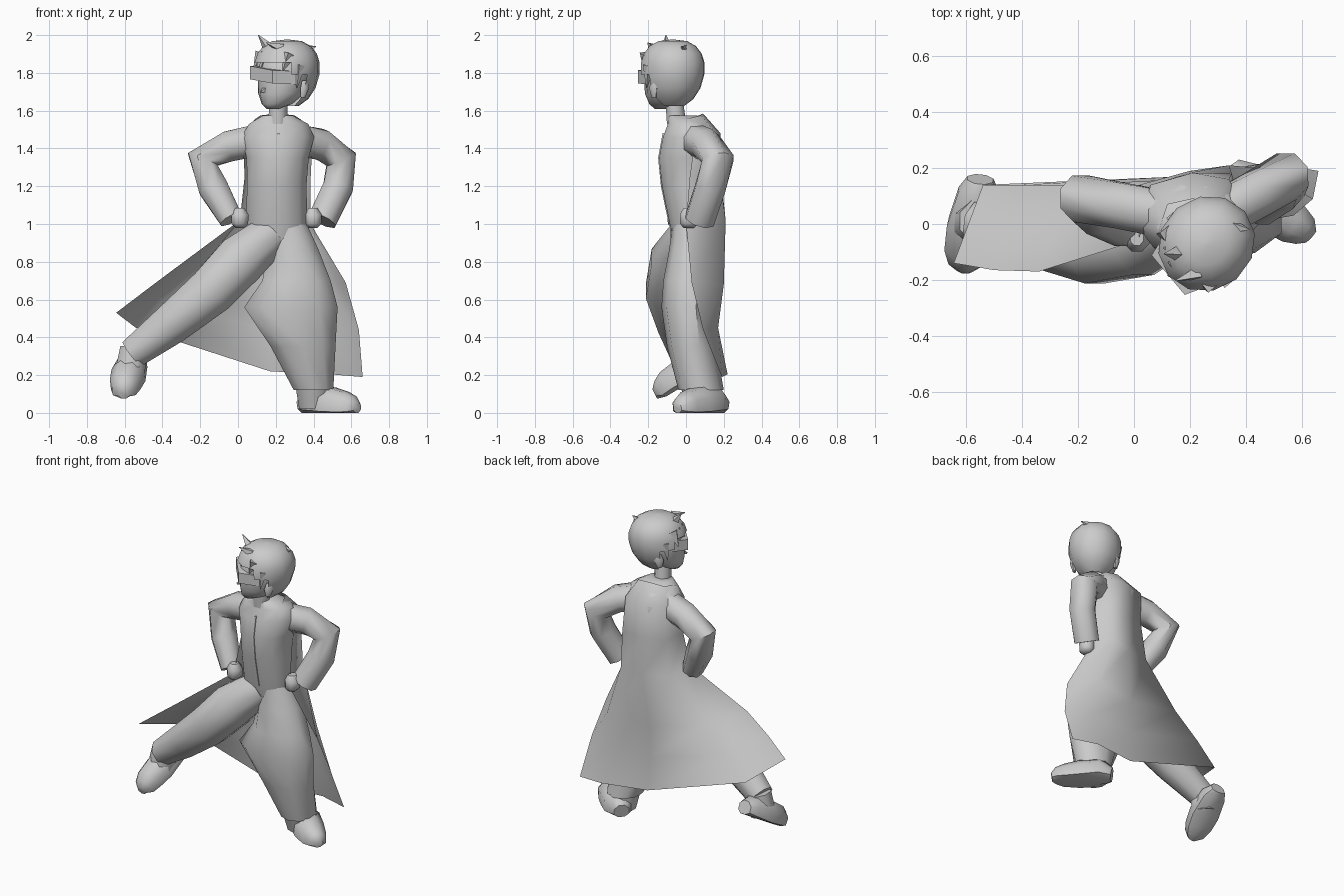
import bpy, math
from mathutils import Vector, Matrix

# Head frame: turned towards -x
HEAD = Matrix.Translation((0.26, -0.07, 0)) @ Matrix.Rotation(math.radians(-50), 4, 'Z')


def make(name, verts, faces, matrix=None, angle=50):
    me = bpy.data.meshes.new(name)
    me.from_pydata([tuple(v) for v in verts], [], faces)
    if matrix:
        me.transform(matrix)
    me.shade_smooth()
    me.set_sharp_from_angle(angle=math.radians(angle))
    ob = bpy.data.objects.new(name, me)
    bpy.context.collection.objects.link(ob)
    return ob


def skin(name, rings, matrix=None, angle=50):
    """Closed skin over equal rings of points, with capped ends."""
    n = len(rings[0])
    verts = [v for r in rings for v in r]
    faces = [[i * n + k, i * n + (k + 1) % n, (i + 1) * n + (k + 1) % n, (i + 1) * n + k]
             for i in range(len(rings) - 1) for k in range(n)]
    faces += [list(range(n))[::-1], list(range(len(verts) - n, len(verts)))]
    return make(name, verts, faces, matrix, angle)


def stack(name, rows, n=10, matrix=None):
    """Horizontal ellipses: (cx, cy, z, rx, ry)."""
    ang = [2 * math.pi * (k + 0.5) / n for k in range(n)]
    return skin(name, [[(x + rx * math.cos(a), y + ry * math.sin(a), z) for a in ang]
                       for x, y, z, rx, ry in rows], matrix)


def tube(name, rows, n=8, ref=(0, 1, 0), floor=None, matrix=None):
    """Round tube through (x, y, z, radius); floor(y) gives a flat sole."""
    pts = [Vector(r[:3]) for r in rows]
    rings = []
    for i, p in enumerate(pts):
        t = Vector()
        if i:
            t += (p - pts[i - 1]).normalized()
        if i < len(pts) - 1:
            t += (pts[i + 1] - p).normalized()
        a = Vector(ref).cross(t).normalized()
        b = t.cross(a).normalized()
        ring = []
        for k in range(n):
            w = 2 * math.pi * (k + 0.5) / n
            v = p + rows[i][3] * (a * math.cos(w) + b * math.sin(w))
            if floor:
                v.z = max(v.z, floor(v.y))
            ring.append(v)
        rings.append(ring)
    return skin(name, rings, matrix)


# Jacket body and neck
stack("jacket_body", [(.20, .02, .85, .09, .08), (.205, .03, .93, .15, .105), (.205, .03, 1.0, .168, .12),
                      (.205, .02, 1.2, .163, .152), (.21, .012, 1.35, .17, .16), (.21, .025, 1.46, .20, .152),
                      (.215, .018, 1.53, .162, .118), (.21, -.02, 1.575, .08, .078)], 12)
stack("neck", [(.21, -.05, 1.53, .055, .055), (.215, -.065, 1.68, .05, .05)], 8)
tube("jacket_placket", [(.215, -.118, 1.48, .008), (.215, -.142, 1.35, .008), (.215, -.127, 1.2, .008),
                        (.215, -.086, 1.0, .008)], 4)

# Open coat sheet: rows from the shoulders to the hem, each running round the back
coat_rows = [
    [(.09, -.02, 1.555), (.12, .07, 1.575), (.21, .09, 1.585), (.30, .08, 1.575), (.33, .0, 1.555)],
    [(.025, .03, 1.475), (.06, .14, 1.48), (.21, .183, 1.48), (.34, .16, 1.48), (.395, .05, 1.465)],
    [(.035, -.02, 1.25), (.05, .13, 1.25), (.21, .185, 1.25), (.35, .18, 1.25), (.385, .02, 1.25)],
    [(.01, -.06, 1.02), (.02, .14, 1.02), (.2, .19, 1.0), (.34, .21, 1.02), (.385, .0, 1.0)],
    [(-.34, -.17, .76), (-.22, .14, .74), (.16, .16, .66), (.45, .2, .68), (.57, .03, .69)],
    [(-.5, -.165, .64), (-.4, .14, .59), (.16, .155, .44), (.48, .17, .45), (.64, .09, .44)],
    [(-.645, -.14, .53), (-.54, .14, .45), (.17, .17, .22), (.48, .22, .205), (.66, .19, .19)],
]
make("long_coat", [p for r in coat_rows for p in r],
     [[i * 5 + k, i * 5 + k + 1, i * 5 + k + 6, i * 5 + k + 5] for i in range(6) for k in range(4)], angle=100)

# Sleeves with hands on the hips
tube("right_sleeve", [(.085, .04, 1.44, .09), (-.045, .065, 1.412, .088), (-.187, .09, 1.342, .09),
                      (-.13, .04, 1.19, .085), (-.037, -.02, 1.025, .067)])
tube("left_sleeve", [(.335, .05, 1.44, .09), (.435, .105, 1.422, .088), (.546, .17, 1.342, .09),
                     (.53, .13, 1.195, .086), (.445, .072, 1.02, .083)])
for side, x, y in (("right", .01, -.05), ("left", .397, .015)):
    stack(side + "_hand", [(x, y, .98, .025, .03), (x, y, 1.0, .047, .05), (x, y, 1.05, .05, .052),
                           (x, y, 1.085, .025, .03)], 8)

# Trousers: one leg stretched out, one baggy standing leg
tube("right_trouser", [(.17, .02, .94, .115), (.01, -.05, .805, .147), (-.14, -.085, .645, .138),
                       (-.35, -.04, .472, .117), (-.56, .0, .313, .087)])
stack("left_trouser", [(.26, .03, 1.0, .11, .10), (.29, .04, .86, .145, .13), (.31, .02, .7, .19, .14),
                       (.28, .01, .56, .26, .14), (.345, .03, .35, .18, .13), (.4, .08, .12, .11, .12)], 10)

# Shoes: raised heel on one side, flat on the other
sole = lambda y: .06 + (y + .15) * .6
tube("right_shoe", [(-.55, .16, .29, .05), (-.555, .11, .27, .08), (-.58, -.01, .20, .095),
                    (-.598, -.09, .15, .085), (-.603, -.135, .115, .065), (-.604, -.165, .10, .03)],
     ref=(0, 0, 1), floor=sole)
tube("right_ankle", [(-.55, .01, .34, .08), (-.575, .0, .2, .085)])
tube("left_shoe", [(.345, .195, .04, .05), (.4, .14, .055, .1), (.49, .06, .045, .097),
                   (.57, .0, .035, .08), (.61, -.025, .03, .06), (.632, -.045, .025, .03)],
     ref=(0, 0, 1), floor=lambda y: 0)
stack("left_ankle", [(.4, .10, .02, .08, .09), (.4, .08, .14, .1, .11)])

# Face, nose and ears
stack("face", [(0, -.10, 1.61, .03, .035), (0, -.07, 1.635, .075, .085), (0, -.04, 1.69, .12, .125),
               (0, -.02, 1.78, .135, .145), (0, -.01, 1.87, .135, .15), (0, 0, 1.94, .08, .09)], 12, HEAD)
tube("nose", [(0, -.14, 1.715, .025), (0, -.18, 1.70, .006)], 4, (0, 0, 1), matrix=HEAD)
for s in (-1, 1):
    stack("ear", [(s * .13, .0, 1.67, .012, .015), (s * .14, .005, 1.72, .018, .03),
                  (s * .135, .01, 1.76, .01, .02)], 6, HEAD)

# Visor wrapping the brow, slightly tilted
outline = [(-.095, -.178), (.09, -.178), (.135, -.05), (-.135, -.05)]
skin("visor", [[(x, y, z - .12 * x) for x, y in outline] for z in (1.755, 1.825)], HEAD, 30)

# Hair cap: full on top and high at the back, trimmed along a slanted hairline
N, R = 12, 9
hv, hf = [], []
for i in range(R + 1):
    p = math.pi * (i + .02) / (R + .04)
    top = p < math.pi / 2
    rad = math.sin(p) ** (.75 if top else 1)
    for k in range(N):
        a = 2 * math.pi * k / N
        hv.append(Vector((.168 * rad * math.cos(a), .181 * rad * math.sin(a),
                          1.83 + (.147 if top else .22) * math.cos(p))))
for i in range(R):
    for k in range(N):
        f = [i * N + k, (i + 1) * N + k, (i + 1) * N + (k + 1) % N, i * N + (k + 1) % N]
        c = sum((hv[j] for j in f), Vector()) / 4
        t = min(1, max(0, (c.y + .08) / .12))
        if c.z > 1.86 - t * .26:
            hf.append(f)
hf.append(list(range(N)))
make("hair_cap", hv, hf, HEAD)

# Hair locks: fringe, sideburns and low cowlicks (base, tip, radius)
locks = [((x, -.13 + abs(x) * .45, 1.90), (x * 1.1 - .02, -.17 + abs(x) * .5, 1.81 - .025 * (i % 2)), .04)
         for i, x in enumerate((-.11, -.06, -.01, .05, .11))]
locks += [((s * .14, -.03, 1.84), (s * .14, -.05, 1.72), .032) for s in (-1, 1)]
locks += [((-.04, -.10, 1.935), (-.07, -.14, 2.0), .03), ((.06, -.09, 1.93), (.03, -.17, 1.96), .03),
          ((.0, .10, 1.92), (.06, .15, 1.94), .035)]
for base, tip, r in locks:
    tube("hair_lock", [(*base, r), (*tip, .002)], 4, (1, 0, 0), matrix=HEAD)
